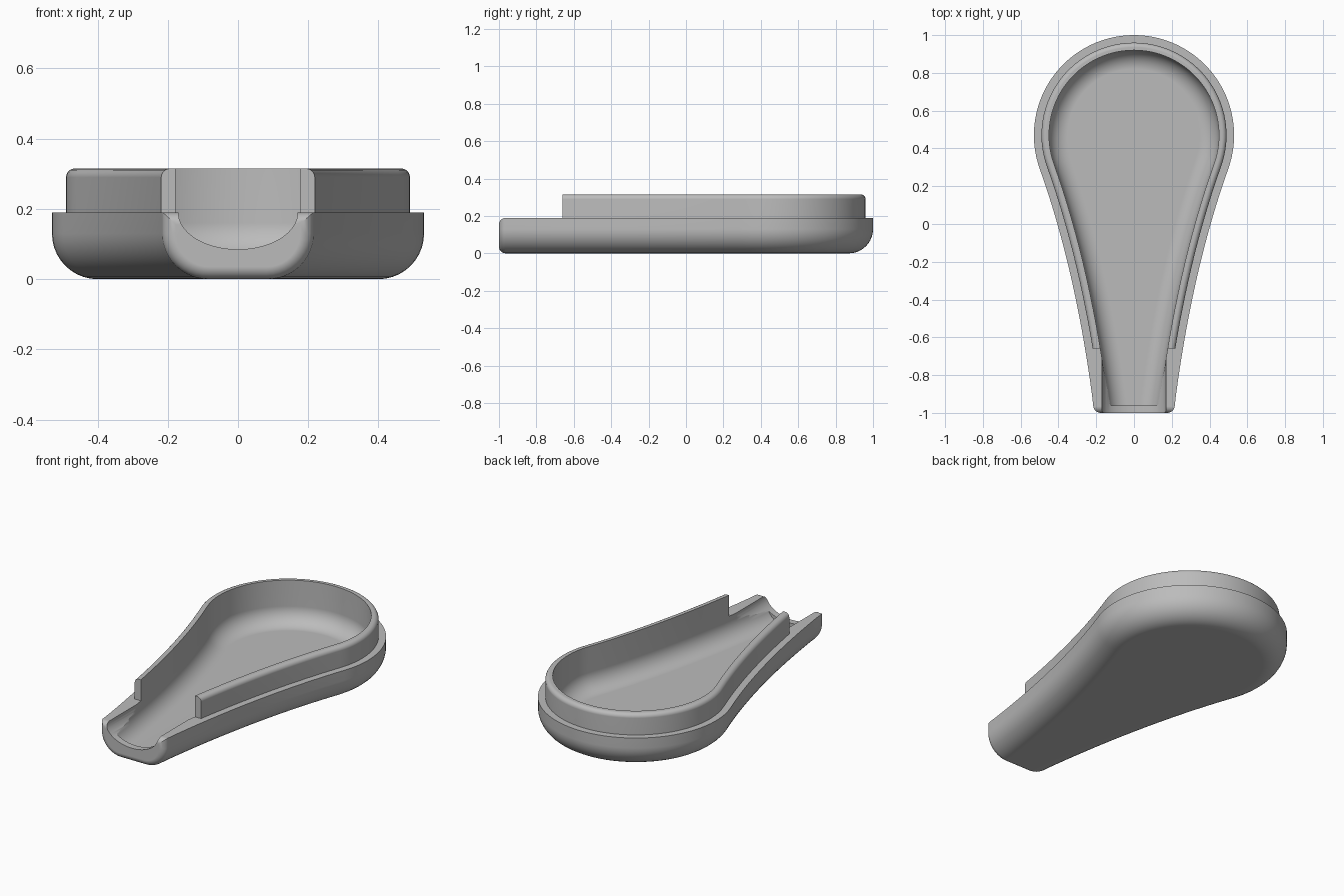
import bpy, bmesh
from math import sin, cos, pi, radians
from mathutils import Vector

cube = bpy.data.objects.get("Cube")
if cube:
    bpy.data.objects.remove(cube, do_unlink=True)

grey = bpy.data.materials.new("plain_grey")
grey.use_nodes = True
grey.diffuse_color = (0.5, 0.5, 0.5, 1)
grey.node_tree.nodes["Principled BSDF"].inputs["Base Color"].default_value = (0.5, 0.5, 0.5, 1)


def teardrop():
    """Round bowl end running into a concave neck, carried past the front."""
    start = radians(-20)
    centre, radius = Vector((0, 0.47)), 0.53
    side = [centre + radius * Vector((cos(a), sin(a)))
            for a in (pi / 2 + (start - pi / 2) * i / 30 for i in range(31))]
    p0, p1, p2 = side[-1], Vector((0.30, -0.265)), Vector((0.21, -1.0))
    for i in range(1, 16):
        t = i / 16
        side.append(p0 * (1 - t) ** 2 + p1 * 2 * t * (1 - t) + p2 * t * t)
    side.append(Vector((0.19, -1.2)))
    left = [Vector((-p.x, p.y)) for p in side[:0:-1]]
    return side + left


OUTLINE = teardrop()


def inset(distance):
    n = len(OUTLINE)
    points = []
    for i, p in enumerate(OUTLINE):
        before, after = OUTLINE[i - 1], OUTLINE[(i + 1) % n]
        if p.y < -1.1:  # open front end keeps the direction of its own side
            before, after = (before, p) if p.x > 0 else (p, after)
        d = (after - before).normalized()
        points.append(p + Vector((d.y, -d.x)) * distance)
    return points


def finish(bm, name):
    bmesh.ops.recalc_face_normals(bm, faces=bm.faces)
    mesh = bpy.data.meshes.new(name)
    bm.to_mesh(mesh)
    bm.free()
    mesh.materials.append(grey)
    obj = bpy.data.objects.new(name, mesh)
    bpy.context.collection.objects.link(obj)
    return obj


def loft(name, profile, front, round_front=0):
    """Stack inset outlines along (inset, height) pairs, then trim the front flat."""
    bm = bmesh.new()
    rings = [[bm.verts.new((p.x, p.y, z)) for p in inset(d)] for d, z in profile]
    n = len(OUTLINE)
    for low, high in zip(rings, rings[1:]):
        for i in range(n):
            j = (i + 1) % n
            bm.faces.new((low[i], low[j], high[j], high[i]))
    bm.faces.new(rings[0][::-1])
    bm.faces.new(rings[-1])
    cut = bmesh.ops.bisect_plane(bm, geom=bm.verts[:] + bm.edges[:] + bm.faces[:],
                                 plane_co=(0, front, 0), plane_no=(0, -1, 0),
                                 clear_outer=True)
    rim = [e for e in cut["geom_cut"] if isinstance(e, bmesh.types.BMEdge)]
    bmesh.ops.contextual_create(bm, geom=rim)
    bmesh.ops.recalc_face_normals(bm, faces=bm.faces)
    if round_front:
        bmesh.ops.bevel(bm, geom=rim, offset=round_front, segments=5,
                        profile=0.5, affect='EDGES', clamp_overlap=False)
    return finish(bm, name)


def fillet(radius, bottom, steps=10):
    return [(radius * (1 - sin(a)), bottom + radius * (1 - cos(a)))
            for a in (pi / 2 * i / steps for i in range(steps + 1))]


# Outer body with a rounded underside and softened front end
shell = loft("shell", fillet(0.13, 0) + [(0, 0.19)], -1.0, 0.035)

# Raised rim, rounded along its outer top edge
rim_profile = [(0.04, 0.16)] + [
    (0.04 + r, 0.315 - h) for r, h in
    ((0.025 * (1 - cos(a)), 0.025 * (1 - sin(a))) for a in (pi / 10 * i for i in range(6)))]
rim = loft("rim", rim_profile, -0.66)

# Hollow interior
cavity = loft("cavity_cutter",
              [(0.08 + d, z) for d, z in fillet(0.10, 0.06)] + [(0.08, 0.5)], -0.96)

# Rounded spout channel through the front wall
bm = bmesh.new()
section = [(0.17, 0.5)] + [(0.17 * cos(a), 0.19 - 0.105 * sin(a))
                           for a in (pi * i / 32 for i in range(33))] + [(-0.17, 0.5)]
face = bm.faces.new([bm.verts.new((x, -1.1, z)) for x, z in section])
moved = bmesh.ops.extrude_face_region(bm, geom=[face])["geom"]
bmesh.ops.translate(bm, vec=(0, 0.445, 0),
                    verts=[v for v in moved if isinstance(v, bmesh.types.BMVert)])
channel = finish(bm, "channel_cutter")

# Combine the parts
bpy.ops.object.select_all(action='DESELECT')
bpy.context.view_layer.objects.active = shell
shell.select_set(True)
for part, operation in ((rim, 'UNION'), (cavity, 'DIFFERENCE'), (channel, 'DIFFERENCE')):
    mod = shell.modifiers.new(part.name, 'BOOLEAN')
    mod.object, mod.operation, mod.solver = part, operation, 'EXACT'
    bpy.ops.object.modifier_apply(modifier=mod.name)
    bpy.data.objects.remove(part, do_unlink=True)

bpy.ops.object.shade_smooth_by_angle(angle=radians(30))
weighted = shell.modifiers.new("even_shading", 'WEIGHTED_NORMAL')
weighted.keep_sharp = True
